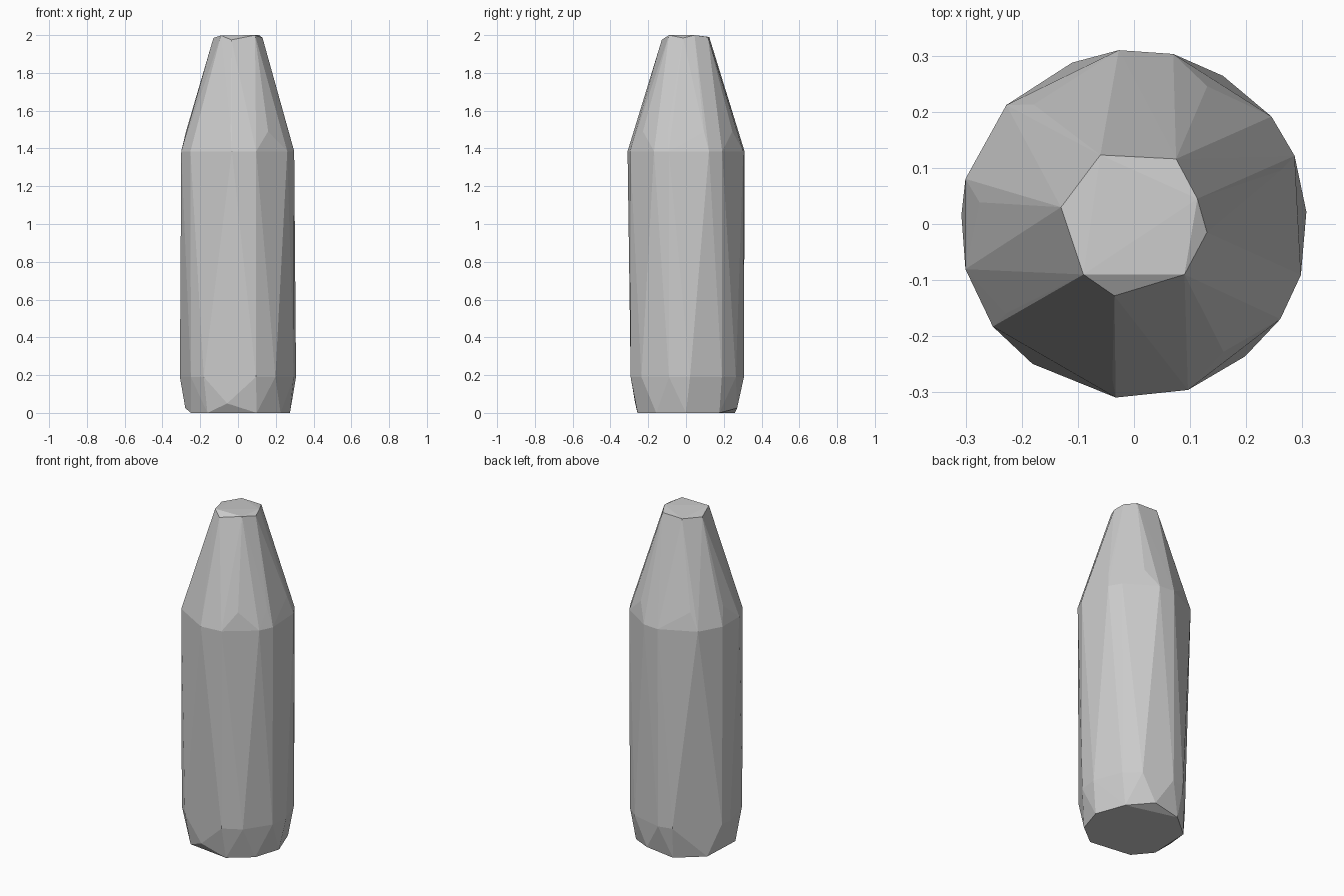
import bpy, bmesh
from math import sin, cos, radians

cube = bpy.data.objects.get("Cube")
if cube:
    bpy.data.objects.remove(cube, do_unlink=True)

# Single grey material
grey = bpy.data.materials.new("plain grey")
grey.use_nodes = True
colour = (0.6, 0.6, 0.6, 1)
grey.diffuse_color = colour
grey.node_tree.nodes["Principled BSDF"].inputs["Base Color"].default_value = colour


def ring(angles, radius, height):
    """Points round the axis at the given angles in degrees."""
    return [(radius * cos(radians(a)), radius * sin(radians(a)), height) for a in angles]


# Facet corner angles of the slightly irregular round body
corners = [4, 23, 38, 59, 77, 95, 111, 137, 165, 177, 195, 216, 234, 264, 288, 310, 327, 343]

# Foot: a chamfered, uneven base
points = ring([0, 40, 110, 150, 205, 234, 291, 325], 0.275, 0.005)
points += ring([75, 185], 0.28, 0.03) + ring([258], 0.275, 0.055)

# Body: staggered corners give the long twisted facets
points += ring([a for i, a in enumerate(corners) if i % 3 != 1], 0.308, 0.19)
points += ring([a for i, a in enumerate(corners) if i % 3 != 0], 0.311, 1.385)

# Shoulder: a softened break below the neck taper
points += ring([20, 62, 95, 130, 172, 215, 262, 305, 340], 0.278, 1.49)

# Mouth: small uneven flat top
points += [(-0.06, 0.123, 1.99), (0.075, 0.116, 1.99), (0.113, 0.045, 2.0),
           (0.13, -0.015, 1.985), (0.09, -0.09, 2.0), (-0.035, -0.128, 1.975),
           (-0.09, -0.09, 1.998), (-0.13, 0.03, 1.985)]

# Skin the rings with flat facets
bm = bmesh.new()
for p in points:
    bm.verts.new((p[0], p[1], max(p[2] - 0.005, 0) if p[2] < 0.1 else p[2]))
hull = bmesh.ops.convex_hull(bm, input=bm.verts)
loose = [v for v in bm.verts if not v.link_faces]
bmesh.ops.delete(bm, geom=loose, context="VERTS")
bmesh.ops.recalc_face_normals(bm, faces=bm.faces)
mesh = bpy.data.meshes.new("bottle_body")
bm.to_mesh(mesh)
bm.free()
mesh.materials.append(grey)
bottle = bpy.data.objects.new("bottle_body", mesh)
bpy.context.collection.objects.link(bottle)
